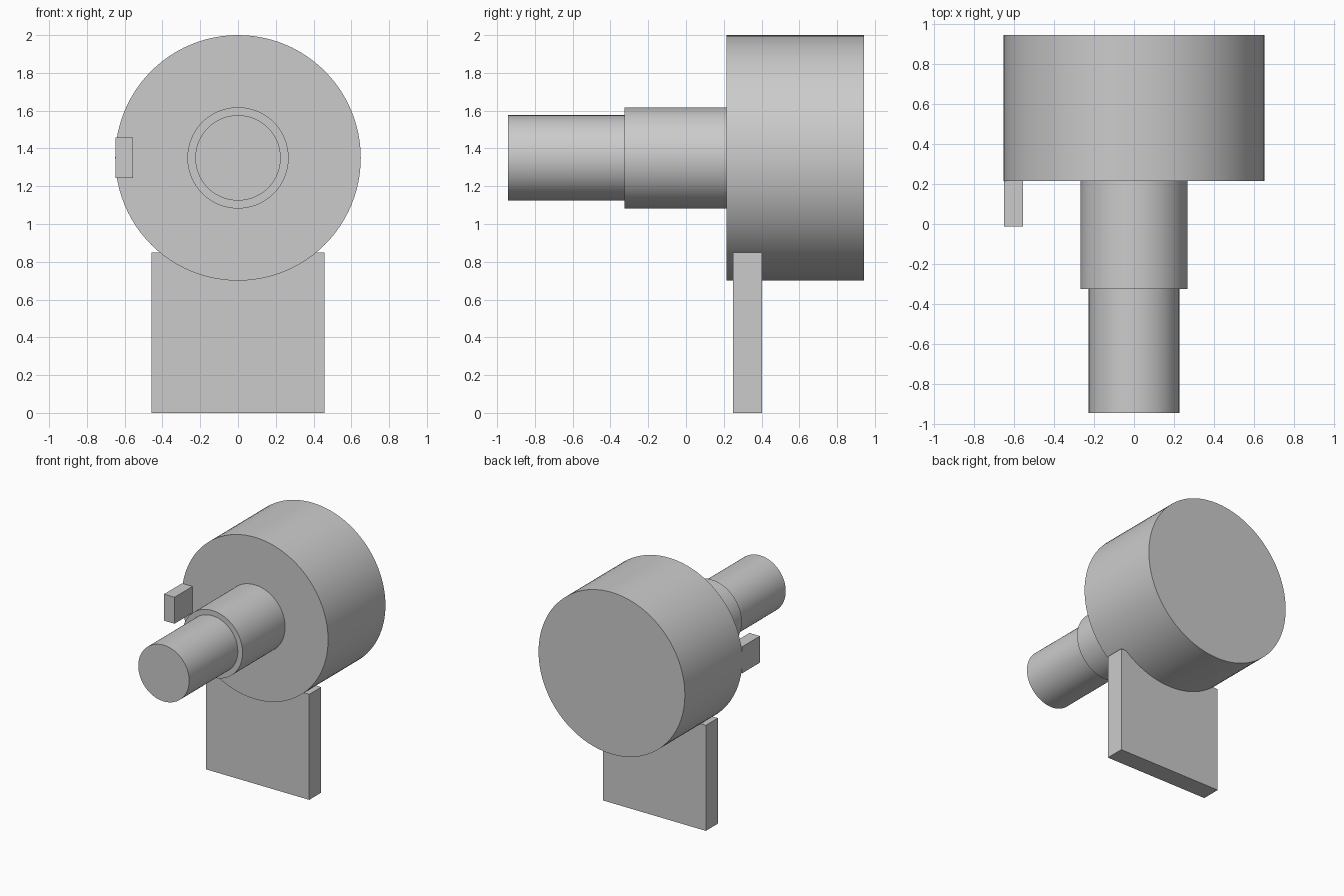
import bpy
import math

cube = bpy.data.objects.get("Cube")
if cube:
    bpy.data.objects.remove(cube, do_unlink=True)

# Single plain grey material
GREY = (0.6, 0.6, 0.6, 1.0)
grey = bpy.data.materials.new("plain grey")
grey.use_nodes = True
grey.diffuse_color = GREY
grey.node_tree.nodes["Principled BSDF"].inputs["Base Color"].default_value = GREY

AXIS_Z = 1.35  # height of the shared axis of all round parts


def finish(name):
    obj = bpy.context.object
    obj.name = name
    obj.data.materials.append(grey)
    return obj


def cylinder(name, radius, y0, y1):
    """Cylinder lying along y between y0 and y1."""
    bpy.ops.mesh.primitive_cylinder_add(
        vertices=96, radius=radius, depth=y1 - y0,
        location=(0, (y0 + y1) / 2, AXIS_Z), rotation=(math.pi / 2, 0, 0))
    finish(name)
    bpy.ops.object.transform_apply(location=False, rotation=True, scale=True)
    bpy.ops.object.shade_smooth_by_angle(angle=math.radians(30))


def box(name, low, high):
    """Box between two opposite corners."""
    centre = [(a + b) / 2 for a, b in zip(low, high)]
    bpy.ops.mesh.primitive_cube_add(size=1, location=centre)
    finish(name).scale = [b - a for a, b in zip(low, high)]
    bpy.ops.object.transform_apply(location=False, rotation=False, scale=True)


# Round parts, back to front
cylinder("drum", 0.65, 0.215, 0.943)
cylinder("collar", 0.268, -0.325, 0.215)
cylinder("shaft", 0.226, -0.943, -0.325)

# Upright plate supporting the drum
box("support_plate", (-0.458, 0.25, 0), (0.458, 0.402, 0.848))

# Small block on the drum's front face, at its right edge
box("side_tab", (-0.648, -0.013, 1.244), (-0.555, 0.215, 1.457))
